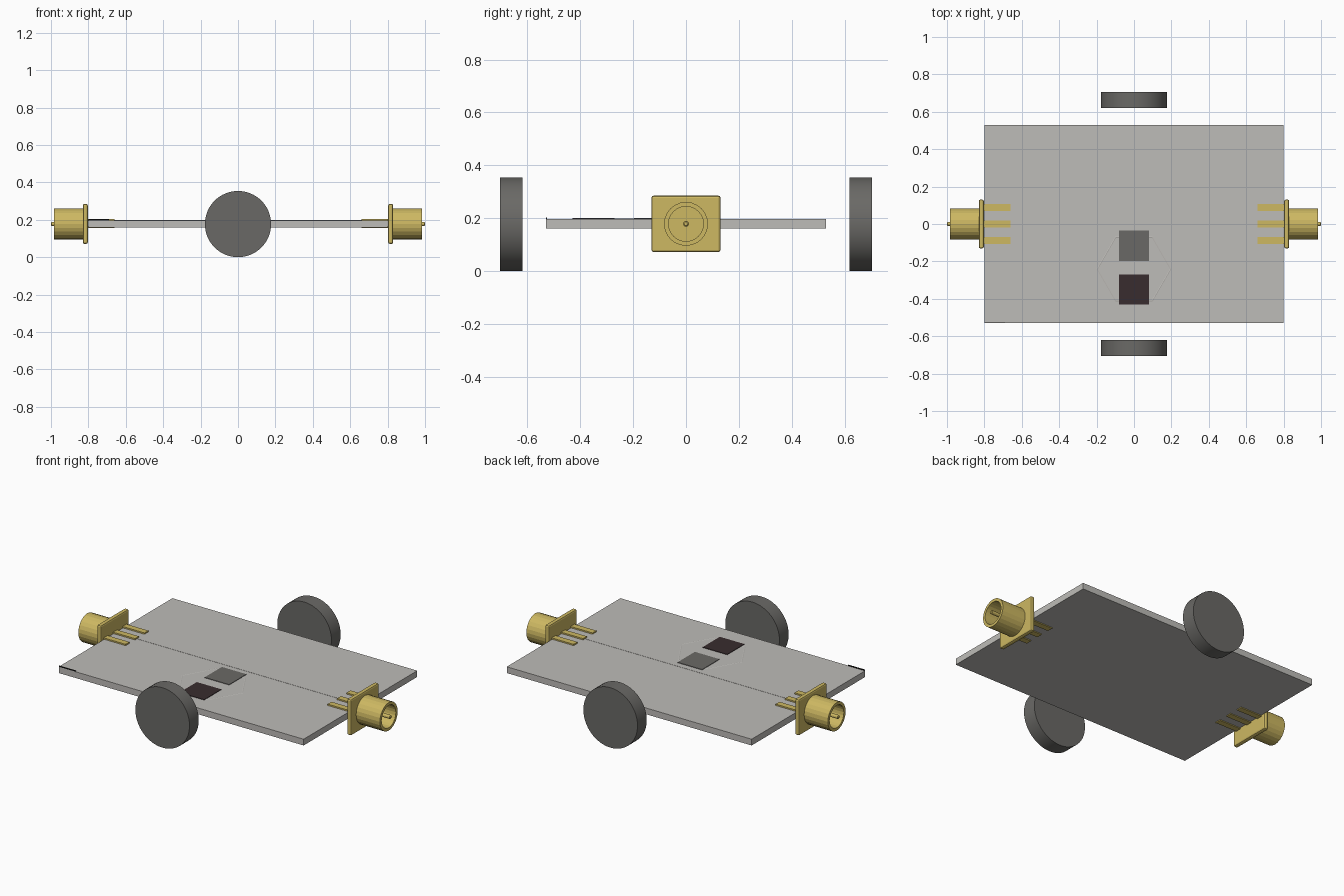
import bpy, bmesh, math
from mathutils import Matrix

if "Cube" in bpy.data.objects:
    bpy.data.objects.remove(bpy.data.objects["Cube"])

ZC = 0.178      # height of the common centre line
TOP = 0.197     # upper face of the board


def material(name, r, g, b):
    lin = [((c / 255 + 0.055) / 1.055) ** 2.4 for c in (r, g, b)]
    m = bpy.data.materials.new(name)
    m.diffuse_color = (*lin, 1)
    m.use_nodes = True
    m.node_tree.nodes["Principled BSDF"].inputs["Base Color"].default_value = m.diffuse_color
    return m


BOARD = material("light_grey", 190, 188, 184)
GREY = material("mid_grey", 106, 105, 102)
DARK = material("dark_brown", 56, 44, 46)
GOLD = material("gold", 205, 184, 98)
BLACK = material("black", 20, 20, 20)


def finish(name, bm, mat):
    bmesh.ops.recalc_face_normals(bm, faces=bm.faces)
    me = bpy.data.meshes.new(name)
    bm.to_mesh(me)
    bm.free()
    me.materials.append(mat)
    ob = bpy.data.objects.new(name, me)
    bpy.context.collection.objects.link(ob)
    return ob


def box(name, x, y, z, mat, bevel=0):
    """Box from (low, high) ranges."""
    bm = bmesh.new()
    bmesh.ops.create_cube(bm, size=1)
    for v in bm.verts:
        v.co = [(a + b) / 2 + c * (b - a) for (a, b), c in zip((x, y, z), v.co)]
    if bevel:
        bmesh.ops.bevel(bm, geom=bm.edges[:], offset=bevel, segments=2,
                        affect='EDGES', profile=0.5)
    return finish(name, bm, mat)


def lathe_x(name, profile, sides, mat, side):
    """Spin (x, radius) points round the x axis at the centre height."""
    bm = bmesh.new()
    rings = []
    for x, r in profile:
        if r == 0:
            rings.append([bm.verts.new((side * x, 0, ZC))] * sides)
        else:
            rings.append([bm.verts.new((side * x, r * math.cos(a), ZC + r * math.sin(a)))
                          for a in (2 * math.pi * i / sides for i in range(sides))])
    for p, q in zip(rings, rings[1:]):
        for i in range(sides):
            j = (i + 1) % sides
            bm.faces.new(list(dict.fromkeys((p[i], p[j], q[j], q[i]))))
    return finish(name, bm, mat)


# Circuit board
box("board", (-0.8, 0.8), (-0.53, 0.53), (0.16, TOP), BOARD)

# Square chips lying on the board
box("grey_chip", (-0.08, 0.08), (-0.197, -0.036), (TOP - 0.002, TOP + 0.003), GREY)
box("dark_chip", (-0.08, 0.08), (-0.43, -0.27), (TOP - 0.002, TOP + 0.003), DARK)

# Fine centre trace and the corner mark
box("centre_trace", (-0.66, 0.66), (-0.0015, 0.0015), (TOP - 0.002, TOP + 0.001), BOARD)
box("corner_mark", (-0.8, -0.69), (-0.53, -0.527), (TOP - 0.002, TOP + 0.006), BLACK)

# Faint hexagonal outline round the chips
bm = bmesh.new()
loops = []
for r, z in ((0.2, TOP), (0.196, TOP + 0.001), (0.192, TOP)):
    loops.append([bm.verts.new((r * math.cos(i * math.pi / 3),
                                -0.24 + r * math.sin(i * math.pi / 3), z))
                  for i in range(6)])
for p, q in zip(loops, loops[1:]):
    for i in range(6):
        j = (i + 1) % 6
        bm.faces.new((p[i], p[j], q[j], q[i]))
finish("hexagon_outline", bm, BOARD)

# Wheels on the front and back
for label, s in (("front", -1), ("back", 1)):
    bm = bmesh.new()
    bmesh.ops.create_cone(bm, cap_ends=True, segments=64, radius1=0.177, radius2=0.177,
                          depth=0.086,
                          matrix=Matrix.Translation((0, s * 0.662, 0.177))
                          @ Matrix.Rotation(math.pi / 2, 4, 'X'))
    wheel = finish(label + "_wheel", bm, GREY)
    for p in wheel.data.polygons:
        p.use_smooth = len(p.vertices) == 4
    for e in wheel.data.edges:      # keep the rims crisp
        a, b = (wheel.data.vertices[i].co for i in e.vertices)
        e.use_edge_sharp = abs(a.y - b.y) < 1e-4

# Edge connectors on the left and right
for label, s in (("left", -1), ("right", 1)):
    def span(a, b):
        return tuple(sorted((s * a, s * b)))
    box(label + "_flange", span(0.803, 0.83), (-0.131, 0.131),
        (ZC - 0.107, ZC + 0.107), GOLD, 0.009)
    lathe_x(label + "_barrel", [(0.825, 0), (0.825, 0.083), (0.985, 0.083),
                                (0.985, 0.066), (0.84, 0.066), (0.84, 0)], 24, GOLD, s)
    lathe_x(label + "_centre_pin", [(0.835, 0), (0.835, 0.011), (0.996, 0.011),
                                    (1.0, 0.007), (1.0, 0)], 12, GOLD, s)
    for i in (-1, 0, 1):
        y = (i * 0.088 - 0.018, i * 0.088 + 0.018)
        box(f"{label}_top_leg_{i + 2}", span(0.66, 0.81), y, (TOP - 0.004, TOP + 0.008), GOLD)
        box(f"{label}_bottom_leg_{i + 2}", span(0.66, 0.81), y, (0.155, 0.164), GOLD)
